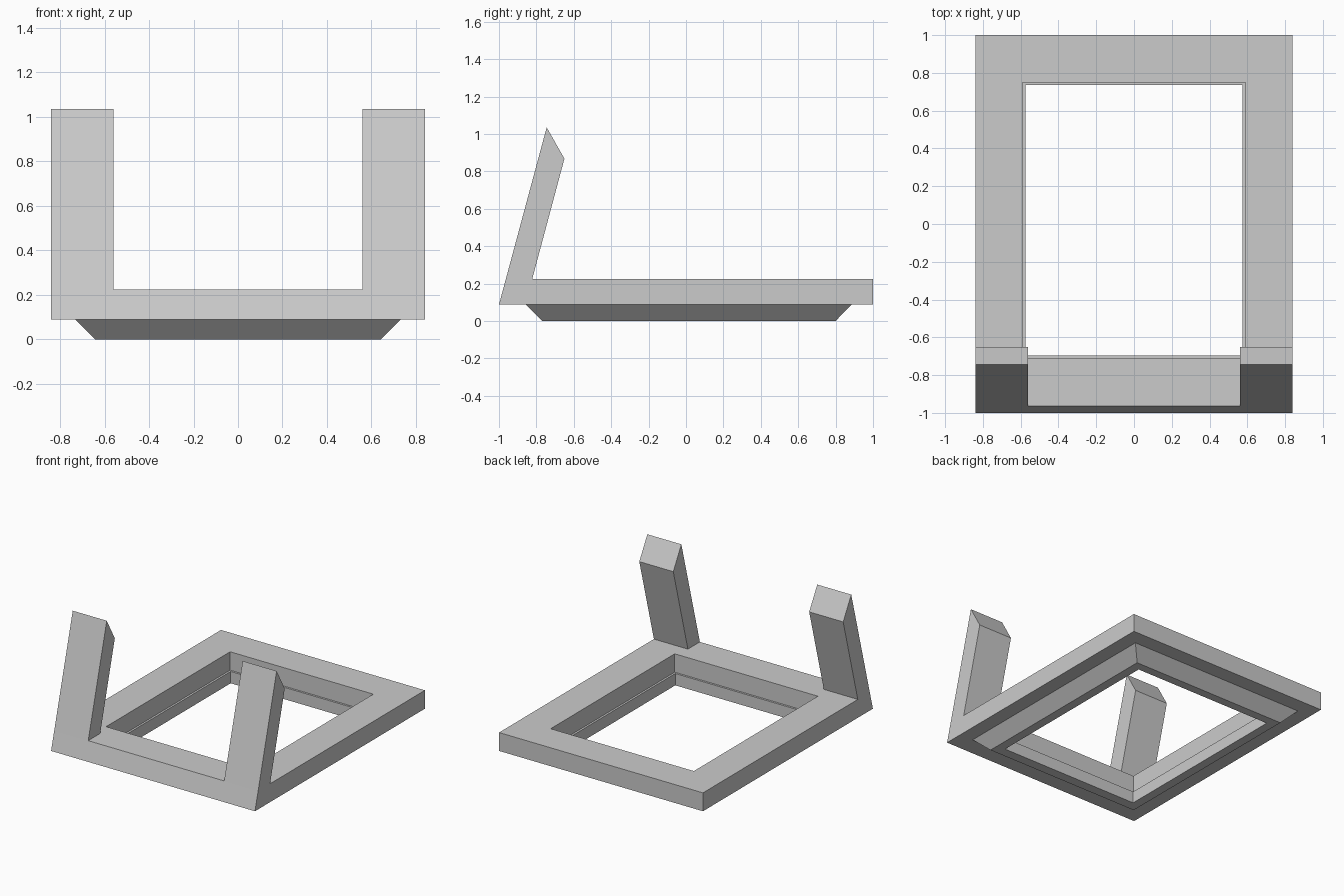
import bpy
import bmesh

cube = bpy.data.objects.get("Cube")
if cube:
    bpy.data.objects.remove(cube, do_unlink=True)

grey = bpy.data.materials.new("light_grey")
grey.use_nodes = True
colour = (0.6, 0.6, 0.6, 1)
grey.diffuse_color = colour
grey.node_tree.nodes["Principled BSDF"].inputs["Base Color"].default_value = colour


def finish(name, bm):
    bmesh.ops.recalc_face_normals(bm, faces=bm.faces)
    mesh = bpy.data.meshes.new(name)
    bm.to_mesh(mesh)
    bm.free()
    mesh.materials.append(grey)
    obj = bpy.data.objects.new(name, mesh)
    bpy.context.collection.objects.link(obj)
    return obj


def rectangular_ring(name, loops):
    """Join rectangles (half width, front y, back y, z) into a closed ring."""
    bm = bmesh.new()
    rings = [[bm.verts.new(p) for p in
              ((-w, f, z), (w, f, z), (w, b, z), (-w, b, z))]
             for w, f, b, z in loops]
    for a, c in zip(rings, rings[1:] + rings[:1]):
        for i in range(4):
            j = (i + 1) % 4
            bm.faces.new((a[i], a[j], c[j], c[i]))
    return finish(name, bm)


def side_prism(name, profile, x0, x1):
    """Extrude a (y, z) profile across x."""
    bm = bmesh.new()
    face = bm.faces.new([bm.verts.new((x0, y, z)) for y, z in profile])
    out = bmesh.ops.extrude_face_region(bm, geom=[face])
    verts = [v for v in out["geom"] if isinstance(v, bmesh.types.BMVert)]
    bmesh.ops.translate(bm, verts=verts, vec=(x1 - x0, 0, 0))
    return finish(name, bm)


base, top = 0.088, 0.225
slope_y = -0.963

# Main frame with a leaning front face
rectangular_ring("frame", [
    (0.84, -1, 1, base), (0.84, slope_y, 1, top),
    (0.59, -0.71, 0.75, top), (0.59, -0.71, 0.75, base)])

# Tapered foot ring with a narrow inner ledge
rectangular_ring("foot_ring", [
    (0.73, -0.857, 0.885, base), (0.643, -0.77, 0.80, 0),
    (0.575, -0.695, 0.735, 0), (0.575, -0.695, 0.735, base)])

# Leaning front posts with slanted tops
post = [(slope_y, top), (-0.745, 1.035), (-0.65, 0.868), (-0.822, top)]
for name, side in (("left_post", 1), ("right_post", -1)):
    side_prism(name, post, side * 0.56, side * 0.84)
